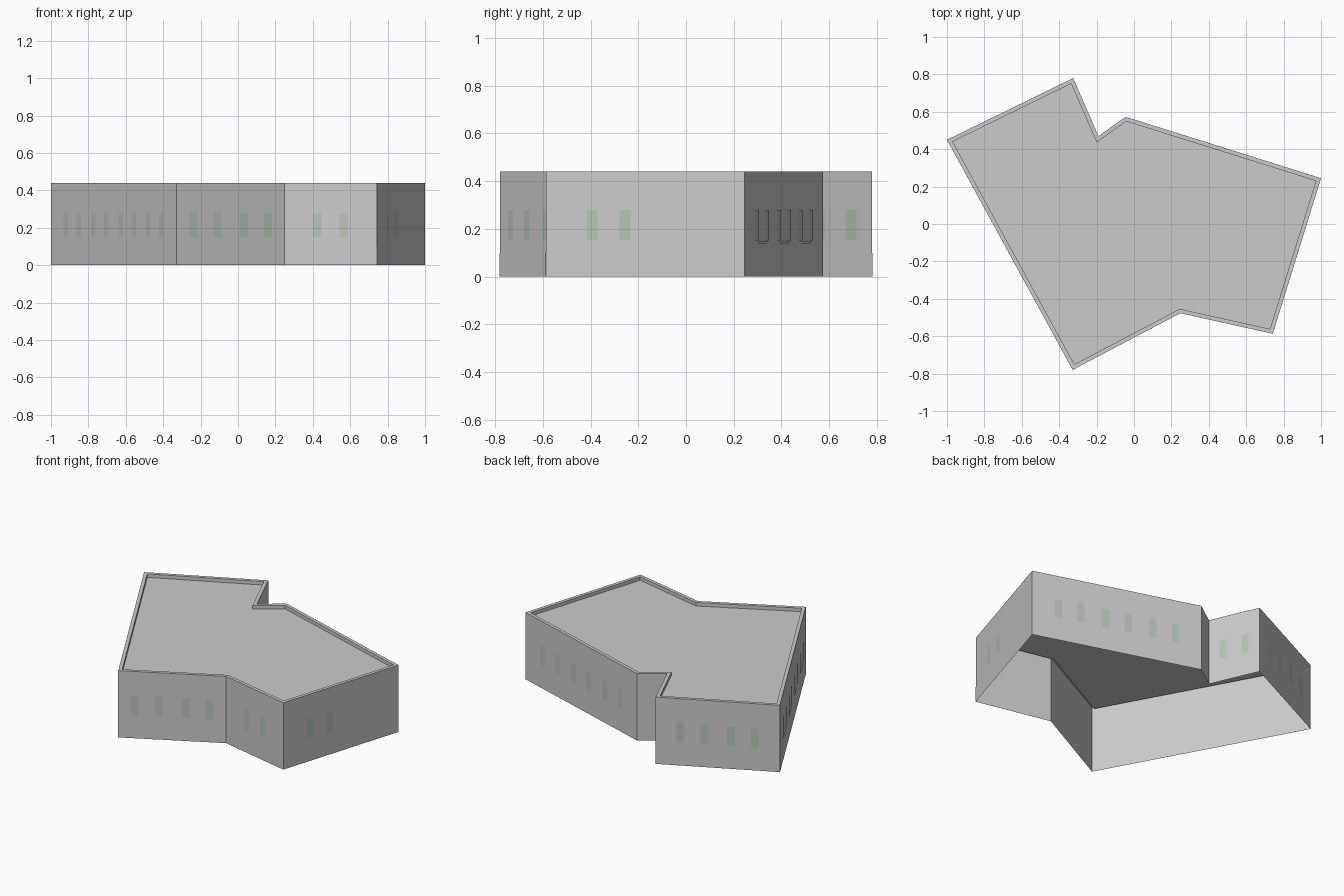
import bpy
from mathutils import Vector

if "Cube" in bpy.data.objects:
    bpy.data.objects.remove(bpy.data.objects["Cube"])

HEIGHT, ROOF_Z, PLINTH_Z, RIM = 0.44, 0.417, 0.10, 0.022
# Counter-clockwise footprint, starting at the far left corner
FOOT = [Vector(p) for p in [(-1.0, 0.45), (-0.328, -0.78), (0.248, -0.477), (0.742, -0.587),
                            (1.0, 0.245), (-0.045, 0.573), (-0.19, 0.47), (-0.325, 0.78)]]
N = len(FOOT)
# Window pair centres per wall, as offsets from the wall's middle
STEP = 0.306
row = lambda n: [(i - (n - 1) / 2) * STEP for i in range(n)]
PAIRS = [row(4), row(2), row(1), [-0.16], row(3), [], row(1), row(2)]
DOOR_WALL = 3


def material(name, rgb):
    m = bpy.data.materials.new(name)
    m.diffuse_color = (*rgb, 1)
    m.use_nodes = True
    m.node_tree.nodes["Principled BSDF"].inputs["Base Color"].default_value = m.diffuse_color
    return m


def mesh_object(name, verts, faces, mat=None):
    me = bpy.data.meshes.new(name)
    me.from_pydata(verts, [], faces)
    me.update()
    ob = bpy.data.objects.new(name, me)
    bpy.context.collection.objects.link(ob)
    if mat:
        me.materials.append(mat)
    return ob


def outward(i):
    d = (FOOT[(i + 1) % N] - FOOT[i]).normalized()
    return Vector((d.y, -d.x))


def inset(dist):
    pts = []
    for i in range(N):
        a, b = outward(i - 1 if i else N - 1), outward(i)
        pts.append(FOOT[i] - (a + b) * dist / (1 + a.dot(b)))
    return pts


def ring(pts, z):
    return [(p.x, p.y, z) for p in pts]


def strip(lo, hi):
    return [(lo + i, lo + (i + 1) % N, hi + (i + 1) % N, hi + i) for i in range(N)]


def panels(name, rects, offset, mat):
    """Flat panels on the walls; rect = wall, start, end (from wall middle), z0, z1."""
    verts, faces = [], []
    for w, s0, s1, z0, z1 in rects:
        a, b = FOOT[w], FOOT[(w + 1) % N]
        d, mid = (b - a).normalized(), (a + b) / 2 + outward(w) * offset
        k = len(verts)
        for s, z in ((s0, z0), (s1, z0), (s1, z1), (s0, z1)):
            p = mid + d * s
            verts.append((p.x, p.y, z))
        faces.append((k, k + 1, k + 2, k + 3))
    return mesh_object(name, verts, faces, mat)


glass = material("glass", (0.46, 0.56, 0.46))
stone = material("stone", (0.66, 0.66, 0.66))
sill_grey = material("sill", (0.58, 0.56, 0.56))

# Outer walls, open at the bottom
mesh_object("walls", ring(FOOT, 0) + ring(FOOT, HEIGHT), strip(0, N))

# Parapet rim and its inner drop
inner = inset(RIM)
mesh_object("parapet", ring(FOOT, HEIGHT) + ring(inner, HEIGHT) + ring(inner, ROOF_Z),
            strip(0, N) + strip(N, 2 * N), stone)

# Recessed flat roof
mesh_object("roof", ring(inner, ROOF_Z), [tuple(range(N))])

# Plinth band, interrupted at the doorway
bands = []
for w in range(N):
    half = (FOOT[(w + 1) % N] - FOOT[w]).length / 2
    if w == DOOR_WALL:
        bands += [(w, -half, 0.105, 0, PLINTH_Z), (w, 0.197, half, 0, PLINTH_Z)]
    else:
        bands.append((w, -half, half, 0, PLINTH_Z))
panels("plinth", bands, 0.001, stone)

# Paired windows with a shared sill
panes, sills = [], []
for w, centres in enumerate(PAIRS):
    for c in centres:
        panes += [(w, c - 0.097, c - 0.049, 0.152, 0.28), (w, c + 0.049, c + 0.097, 0.152, 0.28)]
        sills.append((w, c - 0.062, c + 0.062, 0.138, 0.15))
panels("windows", panes, 0.002, glass)
panels("window_sills", sills, 0.002, sill_grey)
